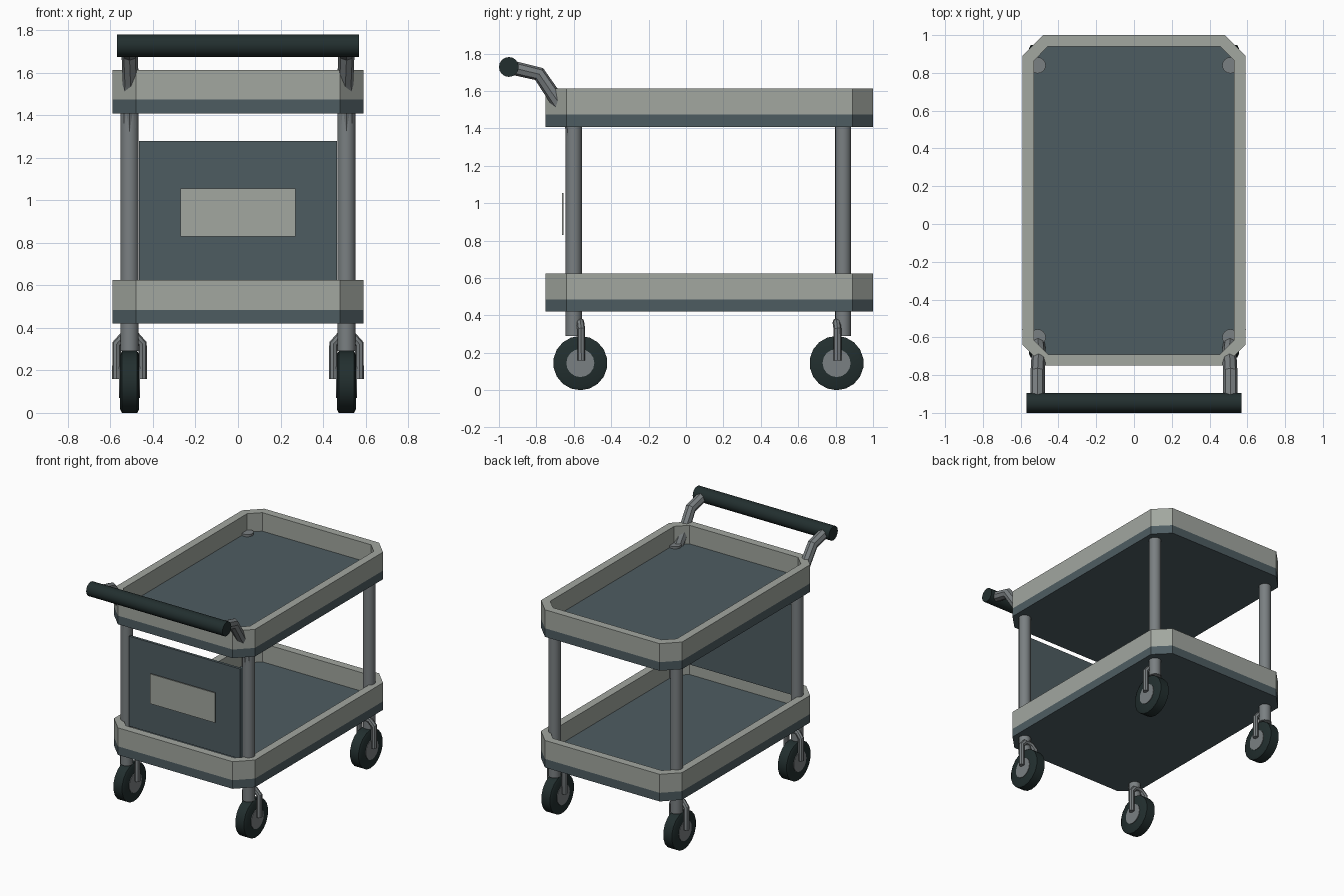
import bpy, bmesh, math
from mathutils import Matrix, Vector

cube = bpy.data.objects.get("Cube")
if cube:
    bpy.data.objects.remove(cube, do_unlink=True)


def material(name, rgb):
    m = bpy.data.materials.new(name)
    m.use_nodes = True
    m.diffuse_color = (*rgb, 1)
    m.node_tree.nodes["Principled BSDF"].inputs["Base Color"].default_value = (*rgb, 1)
    return m


PALE = material("pale grey plastic", (0.36, 0.385, 0.35))
SLATE = material("slate plastic", (0.076, 0.108, 0.121))
RUBBER = material("dark rubber", (0.016, 0.028, 0.028))
METAL = material("grey metal", (0.195, 0.215, 0.223))


def finish(name, bm, mats, smooth=False):
    bmesh.ops.recalc_face_normals(bm, faces=bm.faces)
    me = bpy.data.meshes.new(name)
    bm.to_mesh(me)
    bm.free()
    for m in mats:
        me.materials.append(m)
    ob = bpy.data.objects.new(name, me)
    bpy.context.collection.objects.link(ob)
    if smooth:
        smooth_object(ob)
    return ob


def smooth_object(ob):
    bpy.ops.object.select_all(action='DESELECT')
    ob.select_set(True)
    bpy.context.view_layer.objects.active = ob
    bpy.ops.object.shade_smooth_by_angle(angle=math.radians(35))


def box(name, lo, hi, mat):
    lo, hi = Vector(lo), Vector(hi)
    bm = bmesh.new()
    bmesh.ops.create_cube(bm, size=1, matrix=Matrix.Translation((lo + hi) / 2)
                          @ Matrix.Diagonal((*(hi - lo), 1)))
    return finish(name, bm, [mat])


def cylinder(name, a, b, r, mat, sides=16):
    a, b = Vector(a), Vector(b)
    turn = (b - a).to_track_quat('Z', 'Y').to_matrix().to_4x4()
    bm = bmesh.new()
    bmesh.ops.create_cone(bm, cap_ends=True, segments=sides, radius1=r, radius2=r,
                          depth=(b - a).length,
                          matrix=Matrix.Translation((a + b) / 2) @ turn)
    return finish(name, bm, [mat], True)


def tube(name, points, r, mat):
    cu = bpy.data.curves.new(name, 'CURVE')
    cu.dimensions = '3D'
    cu.bevel_depth = r
    cu.bevel_resolution = 2
    cu.use_fill_caps = True
    sp = cu.splines.new('POLY')
    sp.points.add(len(points) - 1)
    for p, co in zip(sp.points, points):
        p.co = (*co, 1)
    cu.materials.append(mat)
    ob = bpy.data.objects.new(name, cu)
    bpy.context.collection.objects.link(ob)
    bpy.ops.object.select_all(action='DESELECT')
    ob.select_set(True)
    bpy.context.view_layer.objects.active = ob
    bpy.ops.object.convert(target='MESH')
    smooth_object(bpy.context.object)


def tray(name, z):
    """Chamfered tray: slate base and floor, pale wall."""
    bm = bmesh.new()

    def ring(inset, h, cut):
        x, y0, y1 = 0.59 - inset, -0.75 + inset, 1.0 - inset
        pts = [(x - cut, y0), (x, y0 + cut), (x, y1 - cut), (x - cut, y1),
               (cut - x, y1), (-x, y1 - cut), (-x, y0 + cut), (cut - x, y0)]
        return [bm.verts.new((px, py, z + h)) for px, py in pts]

    rings = [ring(0, 0, 0.11), ring(0, 0.065, 0.11), ring(0, 0.205, 0.11),
             ring(0.06, 0.205, 0.075), ring(0.06, 0.065, 0.075)]
    for k, (a, b) in enumerate(zip(rings, rings[1:])):
        for i in range(8):
            j = (i + 1) % 8
            bm.faces.new((a[i], a[j], b[j], b[i])).material_index = int(k == 0)
    for r in (rings[0], rings[-1]):
        bm.faces.new(r).material_index = 1
    finish(name, bm, [PALE, SLATE])


def tyre(name, c):
    """Lathe a slightly bevelled tyre about the x axis."""
    bm = bmesh.new()
    profile = [(-0.045, 0.0), (-0.045, 0.128), (-0.036, 0.145),
               (0.036, 0.145), (0.045, 0.128), (0.045, 0.0)]
    vs = [bm.verts.new((x, 0, r)) for x, r in profile]
    es = [bm.edges.new(e) for e in zip(vs, vs[1:])]
    bmesh.ops.spin(bm, geom=vs + es, cent=(0, 0, 0), axis=(1, 0, 0),
                   angle=math.tau, steps=18)
    bmesh.ops.remove_doubles(bm, verts=bm.verts, dist=0.0005)
    bmesh.ops.translate(bm, verts=bm.verts, vec=c)
    finish(name, bm, [RUBBER], True)


# Trays
tray("lower_tray", 0.42)
tray("upper_tray", 1.408)

# Posts and casters at the four corners
for side, sx in (("left", 1), ("right", -1)):
    for end, post_y, wheel_y in (("front", -0.60, -0.565), ("back", 0.84, 0.805)):
        tag = f"{end}_{side}"
        x = sx * 0.51
        cylinder(f"{tag}_post", (x, post_y, 0.29), (x, post_y, 1.49), 0.043, METAL)
        tyre(f"{tag}_tyre", (x, wheel_y, 0.145))
        cylinder(f"{tag}_hub", (x - 0.049, wheel_y, 0.145),
                 (x + 0.049, wheel_y, 0.145), 0.075, METAL)
        for prong, d in (("inner", -sx), ("outer", sx)):
            tube(f"{tag}_{prong}_fork",
                 [(x + d * 0.061, wheel_y + 0.005, 0.16),
                  (x + d * 0.061, wheel_y + 0.005, 0.325),
                  (x + d * 0.03, wheel_y, 0.36),
                  (x, wheel_y, 0.365)], 0.021, METAL)
    # Bent handle arm rising from the front post
    tube(f"{side}_handle_arm",
         [(sx * 0.51, -0.603, 1.25), (sx * 0.51, -0.61, 1.43),
          (sx * 0.505, -0.70, 1.565), (sx * 0.51, -0.785, 1.69),
          (sx * 0.51, -0.945, 1.728)], 0.038, METAL)

# Push bar
cylinder("push_bar", (-0.57, -0.947, 1.728), (0.57, -0.947, 1.728), 0.053, RUBBER)

# Front panel with its blank plate
box("front_panel", (-0.465, -0.64, 0.60), (0.465, -0.62, 1.28), SLATE)
box("panel_plate", (-0.27, -0.663, 0.83), (0.27, -0.654, 1.055), PALE)
